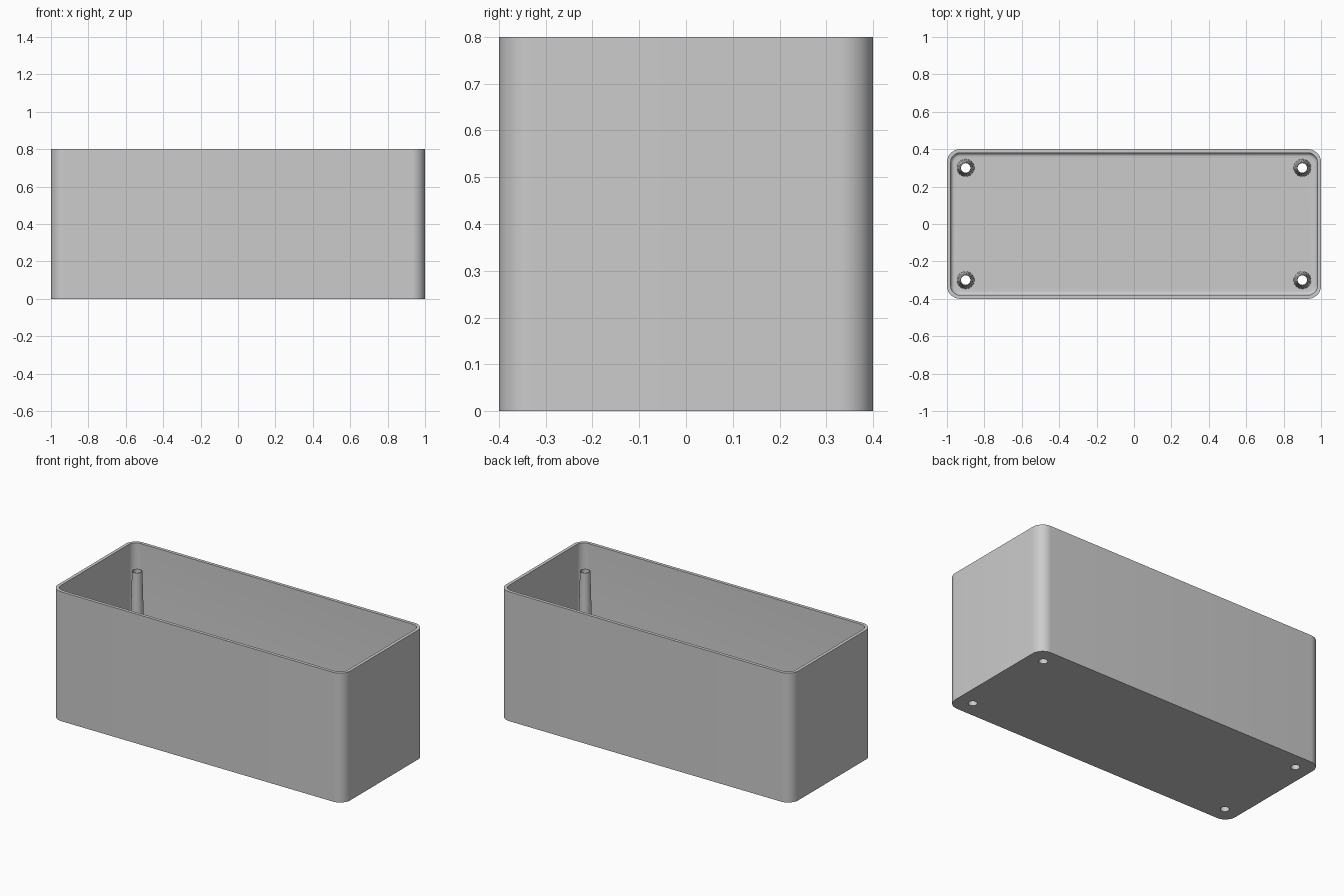
import bpy, bmesh, math

cube = bpy.data.objects.get("Cube")
if cube:
    bpy.data.objects.remove(cube, do_unlink=True)

HALF_X, HALF_Y, HEIGHT = 1.0, 0.4, 0.8
WALL, CORNER, FLOOR = 0.02, 0.07, 0.02
FILLET = 0.02
POST_X, POST_Y, POST_TOP = 0.9, 0.3, 0.67
BORE = 0.025

grey = bpy.data.materials.new("light_grey")
grey.use_nodes = True
colour = (0.6, 0.6, 0.6, 1)
grey.diffuse_color = colour
grey.node_tree.nodes["Principled BSDF"].inputs["Base Color"].default_value = colour


def rounded_ring(bm, inset, z, steps=12):
    """Rounded rectangle of vertices, moved inwards by inset."""
    radius = CORNER - inset
    verts = []
    for i, (sx, sy) in enumerate([(1, 1), (-1, 1), (-1, -1), (1, -1)]):
        for k in range(steps + 1):
            a = math.pi / 2 * (i + k / steps)
            verts.append(bm.verts.new((sx * (HALF_X - CORNER) + radius * math.cos(a),
                                       sy * (HALF_Y - CORNER) + radius * math.sin(a), z)))
    return verts


def make_object(name, bm):
    bmesh.ops.recalc_face_normals(bm, faces=bm.faces)
    mesh = bpy.data.meshes.new(name)
    bm.to_mesh(mesh)
    bm.free()
    mesh.materials.append(grey)
    obj = bpy.data.objects.new(name, mesh)
    bpy.context.collection.objects.link(obj)
    return obj


def cones(name, r_low, r_high, z_low, z_high):
    """One cone or cylinder at each of the four screw positions."""
    bm = bmesh.new()
    for sx in (-1, 1):
        for sy in (-1, 1):
            made = bmesh.ops.create_cone(bm, cap_ends=True, segments=32, radius1=r_low,
                                         radius2=r_high, depth=z_high - z_low)
            bmesh.ops.translate(bm, verts=made["verts"],
                                vec=(sx * POST_X, sy * POST_Y, (z_low + z_high) / 2))
    return make_object(name, bm)


# Open box: outer wall, rim, inner wall and rounded floor edge
bm = bmesh.new()
profile = [(0, 0), (0, HEIGHT), (WALL, HEIGHT)]
for k in range(7):
    a = math.pi / 2 * k / 6
    profile.append((WALL + FILLET * (1 - math.cos(a)), FLOOR + FILLET * (1 - math.sin(a))))
rings = [rounded_ring(bm, inset, z) for inset, z in profile]
for low, high in zip(rings, rings[1:]):
    for i in range(len(low)):
        j = (i + 1) % len(low)
        bm.faces.new((low[i], low[j], high[j], high[i]))
bm.faces.new(rings[0])
bm.faces.new(rings[-1])
box = make_object("open_box", bm)

# Tapered screw posts, bored through from the underside
posts = cones("screw_posts", 0.047, 0.029, FLOOR / 2, POST_TOP)
bores = cones("bore_cutter", BORE, BORE, -0.1, HEIGHT)
for target, tool, operation in ((box, posts, "UNION"), (box, bores, "DIFFERENCE")):
    mod = target.modifiers.new(operation.lower(), "BOOLEAN")
    mod.object, mod.operation, mod.solver = tool, operation, "EXACT"
    bpy.context.view_layer.objects.active = target
    bpy.ops.object.modifier_apply(modifier=mod.name)
    bpy.data.objects.remove(tool, do_unlink=True)

# Soft shading on the rounded corners, crisp rim and base
bpy.ops.object.select_all(action="DESELECT")
box.select_set(True)
bpy.context.view_layer.objects.active = box
bpy.ops.object.shade_smooth_by_angle(angle=math.radians(30))
